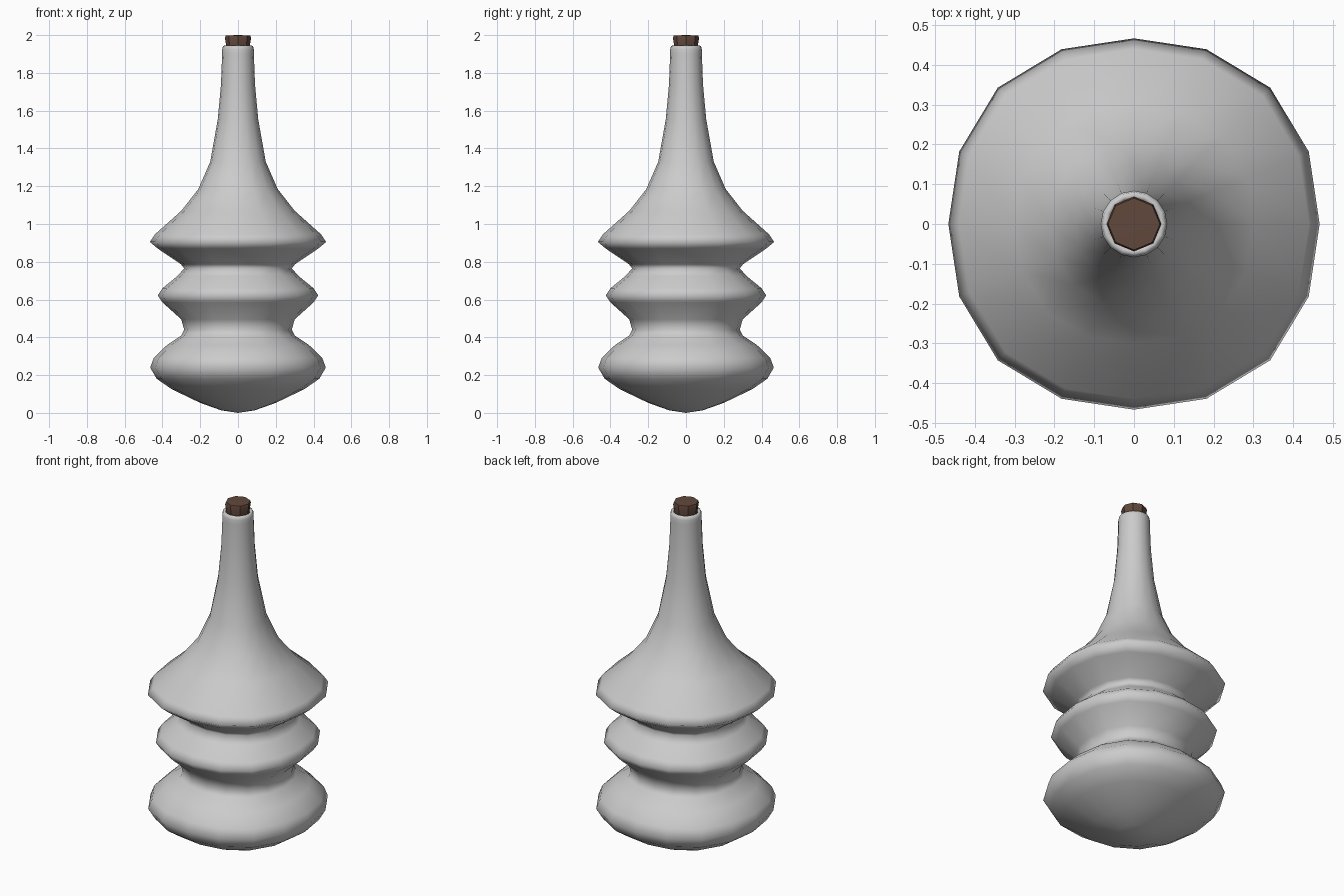
import bpy, bmesh, math

if "Cube" in bpy.data.objects:
    bpy.data.objects.remove(bpy.data.objects["Cube"])


def lathe(name, profile, sides, squareness=0.0, smooth_angle=180):
    """Spin (radius, z) points round z; squareness swells the diagonals a little."""
    bm = bmesh.new()
    rings = []
    for r, z in profile:
        if r == 0:
            rings.append([bm.verts.new((0, 0, z))])
            continue
        ring = []
        for i in range(sides):
            a = 2 * math.pi * i / sides
            swell = squareness if z < 1.5 else 0.0
            rr = r * (1 + swell * math.sin(2 * a) ** 2)
            ring.append(bm.verts.new((rr * math.cos(a), rr * math.sin(a), z)))
        rings.append(ring)
    for low, high in zip(rings, rings[1:]):
        for i in range(sides):
            j = (i + 1) % sides
            if len(low) == 1:
                bm.faces.new((low[0], high[j], high[i]))
            elif len(high) == 1:
                bm.faces.new((low[i], low[j], high[0]))
            else:
                bm.faces.new((low[i], low[j], high[j], high[i]))
    mesh = bpy.data.meshes.new(name)
    bm.to_mesh(mesh)
    bm.free()
    obj = bpy.data.objects.new(name, mesh)
    bpy.context.collection.objects.link(obj)
    bpy.context.view_layer.objects.active = obj
    obj.select_set(True)
    bpy.ops.object.shade_smooth_by_angle(angle=math.radians(smooth_angle))
    obj.select_set(False)
    return obj


# Three-tiered bottle with a long tapering neck and a rolled rim
bottle_profile = [
    (0, 0.0), (0.09, 0.014), (0.2, 0.053), (0.35, 0.125), (0.43, 0.18), (0.465, 0.24),
    (0.445, 0.293), (0.375, 0.36), (0.30, 0.41), (0.285, 0.44), (0.30, 0.495),
    (0.40, 0.585), (0.425, 0.622), (0.40, 0.66), (0.32, 0.725), (0.285, 0.765),
    (0.302, 0.787), (0.425, 0.87), (0.467, 0.905), (0.44, 0.945), (0.30, 1.07),
    (0.21, 1.185), (0.147, 1.33), (0.107, 1.555), (0.09, 1.74), (0.084, 1.90),
    (0.084, 1.925), (0.08, 1.94), (0.071, 1.945), (0.063, 1.938), (0.06, 1.90),
    (0.06, 1.84),
]
lathe("bottle", bottle_profile, 16, 0.038)

# Cork stopper, flaring slightly to the top
cork_profile = [(0, 1.86), (0.056, 1.86), (0.062, 1.94), (0.069, 1.985),
                (0.065, 1.998), (0, 2.0)]
cork = lathe("cork", cork_profile, 8, 0.0, 40)
brown = bpy.data.materials.new("cork_brown")
brown.diffuse_color = (0.12, 0.065, 0.045, 1)
brown.use_nodes = True
brown.node_tree.nodes["Principled BSDF"].inputs["Base Color"].default_value = brown.diffuse_color
cork.data.materials.append(brown)
